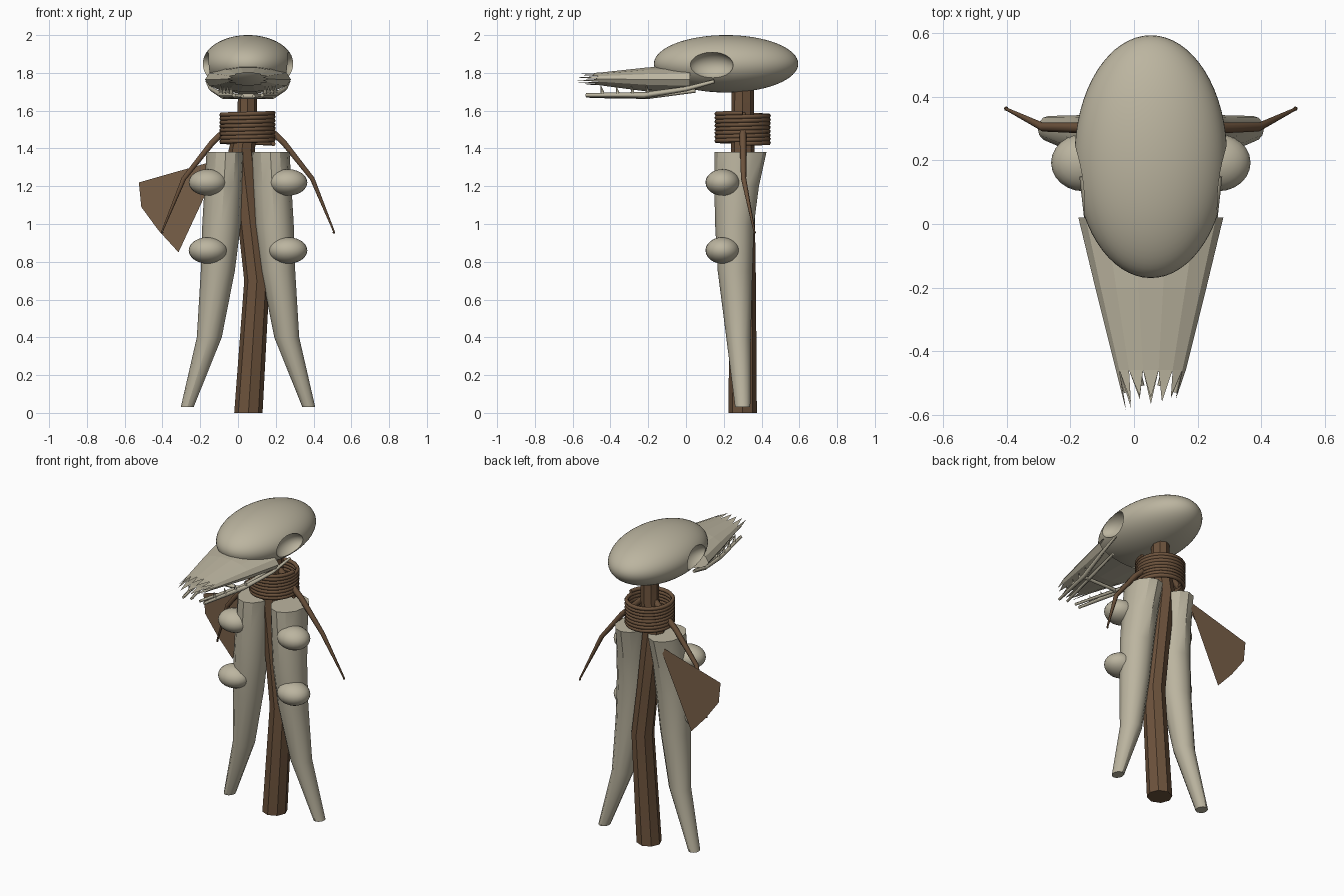
import bpy, bmesh, math, random
from mathutils import Vector

if "Cube" in bpy.data.objects:
    bpy.data.objects.remove(bpy.data.objects["Cube"])

random.seed(4)
CX = 0.053   # symmetry line of the figure
CY = 0.30    # depth of the post


def material(name, rgb):
    m = bpy.data.materials.new(name)
    m.diffuse_color = (*rgb, 1)
    m.use_nodes = True
    m.node_tree.nodes["Principled BSDF"].inputs["Base Color"].default_value = m.diffuse_color
    return m


BONE = material("bone", (0.50, 0.46, 0.35))
WOOD = material("wood", (0.15, 0.085, 0.045))
CLOTH = material("cloth", (0.19, 0.115, 0.065))


def mesh_object(name, verts, faces, mat, angle=None):
    me = bpy.data.meshes.new(name)
    me.from_pydata(verts, [], faces)
    bm = bmesh.new()
    bm.from_mesh(me)
    bmesh.ops.recalc_face_normals(bm, faces=bm.faces)
    bm.to_mesh(me)
    bm.free()
    ob = bpy.data.objects.new(name, me)
    bpy.context.collection.objects.link(ob)
    me.materials.append(mat)
    if angle:
        smooth(ob, angle)
    return ob


def smooth(ob, angle):
    bpy.ops.object.select_all(action='DESELECT')
    ob.select_set(True)
    bpy.context.view_layer.objects.active = ob
    bpy.ops.object.shade_smooth_by_angle(angle=math.radians(angle))


def column(name, rings, sides, mat, angle):
    """Loft of horizontal ellipses given as (x, y, z, rx, ry)."""
    verts, faces = [], []
    for x, y, z, rx, ry in rings:
        for i in range(sides):
            a = math.tau * i / sides
            verts.append((x + rx * math.cos(a), y + ry * math.sin(a), z))
    for r in range(len(rings) - 1):
        for i in range(sides):
            j = (i + 1) % sides
            faces.append((r * sides + i, r * sides + j, (r + 1) * sides + j, (r + 1) * sides + i))
    faces.append(tuple(range(sides)))
    faces.append(tuple(range(len(verts) - sides, len(verts))))
    return mesh_object(name, verts, faces, mat, angle)


def ellipsoid(name, loc, radii, mat, seg=32):
    bpy.ops.mesh.primitive_uv_sphere_add(segments=seg, ring_count=seg // 2, location=loc)
    ob = bpy.context.object
    ob.name = name
    ob.scale = radii
    bpy.ops.object.transform_apply(location=False, rotation=False, scale=True)
    ob.data.materials.append(mat)
    bpy.ops.object.shade_smooth_by_angle(angle=math.radians(40))
    return ob


def rod(name, points, mat, bevel=1):
    """Round rod along points (x, y, z, radius)."""
    cu = bpy.data.curves.new(name, 'CURVE')
    cu.dimensions = '3D'
    cu.bevel_depth = 1.0
    cu.bevel_resolution = bevel
    cu.use_fill_caps = True
    sp = cu.splines.new('POLY')
    sp.points.add(len(points) - 1)
    for p, (x, y, z, r) in zip(sp.points, points):
        p.co = (x, y, z, 1)
        p.radius = r
    ob = bpy.data.objects.new(name, cu)
    bpy.context.collection.objects.link(ob)
    cu.materials.append(mat)
    return ob


# Crooked post
column("post", [(0.055, CY, 0, .075, .075), (0.10, CY, 0.70, .067, .070),
                (0.065, CY, 1.0, .065, .065), (0.02, CY, 1.39, .070, .062),
                (0.05, CY, 1.58, .052, .060), (0.05, CY, 1.78, .050, .058)], 8, WOOD, 30)

# Rope coil round the neck
turns, steps = 8, 28
coil = []
for i in range(turns * steps + 1):
    a = math.tau * i / steps
    coil.append((0.05 + .137 * math.cos(a), CY + .137 * math.sin(a),
                 1.425 + .163 * i / (turns * steps), .0125))
rod("rope_coil", coil, WOOD)

for side, label in ((-1, "left"), (1, "right")):
    # Long tapering bone legs
    profile = [(.322, .300, 0.03, .034, .040), (.205, .278, 0.40, .066, .065),
               (.160, .260, 0.75, .090, .092), (.140, .257, 1.00, .102, .103),
               (.128, .268, 1.20, .102, .118), (.118, .288, 1.38, .102, .138)]
    column("leg_" + label, [(CX + side * d, y, z, rx, ry) for d, y, z, rx, ry in profile],
           12, BONE, 32)

    # Knobs on the front of each leg
    for z, level in ((1.22, "upper"), (0.86, "lower")):
        ellipsoid(f"{level}_knob_{label}", (CX + side * .212, .193, z), (.102, .09, .07), BONE, 24)

    # Twig arms with a small tip
    arm = [(.03, CY, 1.58, .022), (.19, .302, 1.43, .018), (.34, .305, 1.24, .014),
           (.455, .362, 0.96, .005)]
    rod("arm_" + label, [(CX + side * x, y, z, r) for x, y, z, r in arm], WOOD)
    ellipsoid("arm_tip_" + label, (CX + side * .455, .363, .955), (.007, .007, .007), WOOD, 8)

    # Side bars of the lower jaw
    jaw = [(.215, .15, 1.755, .010), (.195, 0.0, 1.715, .013), (.140, -.22, 1.682, .017),
           (.075, -.53, 1.682, .011)]
    rod("jaw_bar_" + label, [(CX + side * x, y, z, r) for x, y, z, r in jaw], BONE, 0)
    inner = [(.15, .05, 1.705, .010), (.110, -.20, 1.675, .013), (.03, -.51, 1.677, .010)]
    rod("inner_jaw_bar_" + label, [(CX + side * x, y, z, r) for x, y, z, r in inner], BONE, 0)

    # Teeth along the jaw
    for k in range(4):
        t = k / 3
        x, y = CX + side * (.145 - .055 * t), -.20 - .24 * t
        rod(f"tooth_{label}_{k + 1}", [(x, y, 1.685, .012), (x, y - .01, 1.73, .002)], BONE, 0)

# Cross bar joining the jaw bars
rod("jaw_cross_bar", [(CX - .135, -.23, 1.677, .014), (CX + .135, -.23, 1.677, .014)], BONE, 0)

# Cranium with hollow eye sockets
skull = ellipsoid("cranium", (CX, .212, 1.848), (.24, .382, .152), BONE, 64)
for side in (-1, 1):
    cutter = ellipsoid("socket_cutter", (CX + side * .24, .132, 1.84), (.085, .118, .073), BONE, 32)
    mod = skull.modifiers.new("socket", 'BOOLEAN')
    mod.operation = 'DIFFERENCE'
    mod.solver = 'EXACT'
    mod.object = cutter
    bpy.context.view_layer.objects.active = skull
    bpy.ops.object.modifier_apply(modifier=mod.name)
    bpy.data.objects.remove(cutter)
smooth(skull, 35)

# Open upper beak ending in splinters
sides = 14
stations = [(0.02, 1.765, .228, .075), (-.20, 1.765, .175, .066), (-.46, 1.768, .110, .034)]
verts, faces = [], []
for y, z, rx, rz in stations:
    for i in range(sides):
        a = math.tau * i / sides
        verts.append(Vector((CX + rx * math.cos(a), y, z + rz * math.sin(a))))
for r in range(len(stations) - 1):
    for i in range(sides):
        j = (i + 1) % sides
        faces.append((r * sides + i, r * sides + j, (r + 1) * sides + j, (r + 1) * sides + i))
base = 2 * sides
for i in range(sides):
    j = (i + 1) % sides
    tip = (verts[base + i] + verts[base + j]) / 2
    tip.x = CX + (tip.x - CX) * .75
    tip.y = -random.uniform(.54, .59)
    faces.append((base + i, base + j, len(verts)))
    verts.append(tip)
mesh_object("upper_beak", verts, faces, BONE)

# Flat cloth fan hanging behind one arm
fan = [(-.085, 1.345), (-.525, 1.22), (-.512, 1.09), (-.42, .965), (-.315, .85)]
mesh_object("cloth_fan", [(x, .395, z) for x, z in fan], [tuple(range(len(fan)))], CLOTH)
